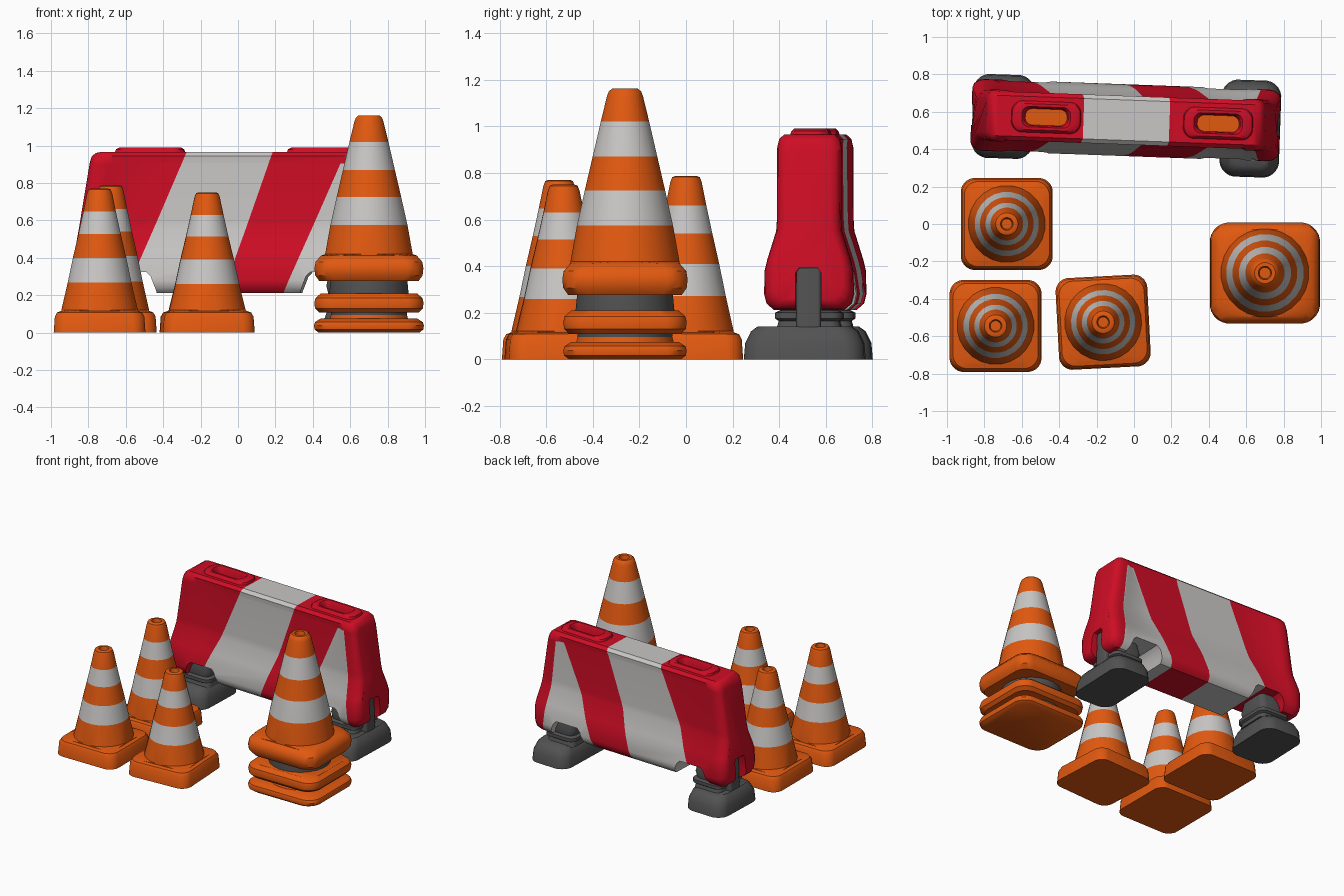
import bpy, bmesh, math
from mathutils import Matrix, Vector

if "Cube" in bpy.data.objects:
    bpy.data.objects.remove(bpy.data.objects["Cube"])


def material(name, rgb):
    m = bpy.data.materials.new(name)
    m.diffuse_color = (*rgb, 1)
    m.use_nodes = True
    m.node_tree.nodes["Principled BSDF"].inputs["Base Color"].default_value = m.diffuse_color
    return m


ORANGE = material("orange plastic", (0.76, 0.10, 0.005))
WHITE = material("white stripe", (0.58, 0.57, 0.56))
RED = material("red plastic", (0.62, 0.004, 0.018))
GREY = material("grey rubber", (0.085, 0.085, 0.085))


def finish(name, bm, mats, matrix=Matrix(), smooth=35):
    bmesh.ops.recalc_face_normals(bm, faces=bm.faces[:])
    me = bpy.data.meshes.new(name)
    bm.to_mesh(me)
    bm.free()
    for m in mats:
        me.materials.append(m)
    ob = bpy.data.objects.new(name, me)
    bpy.context.collection.objects.link(ob)
    ob.matrix_world = matrix
    if smooth:
        bpy.ops.object.select_all(action='DESELECT')
        ob.select_set(True)
        bpy.context.view_layer.objects.active = ob
        bpy.ops.object.shade_smooth_by_angle(angle=math.radians(smooth))
    return ob


def ring(z, hx, hy, r, n=6):
    """Rounded rectangle outline at height z."""
    r = min(r, hx, hy)
    pts = []
    for k, (sx, sy) in enumerate([(1, 1), (-1, 1), (-1, -1), (1, -1)]):
        for i in range(n):
            a = math.pi / 2 * (k + (i + 0.5) / n)
            pts.append(Vector((sx * (hx - r) + r * math.cos(a),
                               sy * (hy - r) + r * math.sin(a), z)))
    return pts


def loft(name, sections, mats, matrix=Matrix(), bands=(), top_mat=0, smooth=35):
    """Skin rounded-rectangle sections; bands are (low, high) heights in slot 1."""
    bm = bmesh.new()
    loops = [[bm.verts.new(p) for p in ring(*s)] for s in sections]
    for k, (a, b) in enumerate(zip(loops, loops[1:])):
        mid = (sections[k][0] + sections[k + 1][0]) / 2
        for i in range(len(a)):
            j = (i + 1) % len(a)
            f = bm.faces.new((a[i], a[j], b[j], b[i]))
            f.material_index = int(any(lo < mid < hi for lo, hi in bands))
    bm.faces.new(loops[0][::-1])
    bm.faces.new(loops[-1]).material_index = top_mat
    return finish(name, bm, mats, matrix, smooth)


def place(x, y, deg=0, z=0):
    return Matrix.Translation((x, y, z)) @ Matrix.Rotation(math.radians(deg), 4, 'Z')


def circles(*zr):
    return [(z, r, r, r) for z, r in zr]


def slab(z0, z1, hx, hy, r):
    """Sections of a soft-edged square slab."""
    h = z1 - z0
    return [(z0, hx - 0.025, hy - 0.025, r), (z0 + 0.22 * h, hx - 0.004, hy - 0.004, r),
            (z0 + 0.5 * h, hx, hy, r), (z0 + 0.75 * h, hx - 0.006, hy - 0.006, r),
            (z1, hx - 0.035, hy - 0.035, r)]


# Small cones: square foot, tapered striped body, dimpled tip
for n, (x, y, top, deg) in enumerate([(-0.68, 0.0, 0.787, 0), (-0.74, -0.545, 0.77, 0),
                                      (-0.165, -0.525, 0.75, 3)]):
    k = top / 0.75
    foot = [(0, 0.246, 0.246, 0.075), (0.085, 0.24, 0.24, 0.075),
            (0.108, 0.228, 0.228, 0.075), (0.116, 0.205, 0.205, 0.09)]
    body = circles((0.122, 0.206), (0.26 * k, 0.172), (0.39 * k, 0.144), (0.515 * k, 0.114),
                   (0.63 * k, 0.088), (0.725 * k, 0.068), (0.745 * k, 0.060), (top, 0.048),
                   (top, 0.034), (top - 0.03, 0.028))
    loft(f"small_cone_{n + 1}", foot + body, [ORANGE, WHITE], place(x, y, deg),
         [(0.26 * k, 0.39 * k), (0.515 * k, 0.63 * k)])

# Stack of cones: two lower slabs, grey core, full cone on top
stack = place(0.70, -0.262)
for n, (z0, z1, hx) in enumerate([(0, 0.075, 0.295), (0.108, 0.21, 0.293)]):
    loft(f"stacked_slab_{n + 1}", slab(z0, z1, hx, 0.266, 0.10), [ORANGE], stack)
loft("stack_lower_collar", circles((0.06, 0.215), (0.095, 0.205)), [ORANGE], stack)
loft("stack_core", circles((0.05, 0.2), (0.20, 0.215), (0.30, 0.205)), [GREY], stack)
loft("stack_top_cone", slab(0.277, 0.412, 0.292, 0.27, 0.10) +
     circles((0.42, 0.236), (0.575, 0.208), (0.725, 0.174), (0.87, 0.140), (1.02, 0.105),
             (1.13, 0.078), (1.15, 0.070), (1.162, 0.056), (1.162, 0.036), (1.13, 0.03)),
     [ORANGE, WHITE], stack, [(0.575, 0.725), (0.87, 1.02)])

# Barrier body: flared profile swept along its length
BARRIER = place(-0.045, 0.555, -2.1)
HALF = [(0.212, 0.150), (0.24, 0.182), (0.28, 0.192), (0.38, 0.190), (0.43, 0.178),
        (0.55, 0.141), (0.60, 0.138), (0.91, 0.138), (0.945, 0.130), (0.966, 0.108)]
SWEEP = [(0.825, 0.045), (0.815, 0.022), (0.79, 0.005), (0.76, 0), (0.71, 0), (0.68, 0.012)]
SWEEP = [(-x, i) for x, i in SWEEP] + SWEEP[::-1]


def body_section(bm, x, inset):
    trim = inset if abs(x) > 0.75 else 0
    pts = []
    for z, h in HALF:
        zz = min(max(z, 0.212 + trim), 0.966 - trim) if trim else z
        zz = 0.58 + (z - 0.58) * (1 - trim / 0.37)
        xx = x * (1 - 0.10 * max(0, z - 0.4) / 0.57)
        pts.append((xx, h - (inset if 0.3 < z < 0.93 or trim else 0), zz))
    outline = pts + [(a, -b, c) for a, b, c in pts[::-1]]
    return [bm.verts.new(p) for p in outline]


bm = bmesh.new()
loops = [body_section(bm, *s) for s in SWEEP]
for a, b in zip(loops, loops[1:]):
    for i in range(len(a)):
        j = (i + 1) % len(a)
        bm.faces.new((a[i], a[j], b[j], b[i]))
bm.faces.new(loops[0][::-1])
bm.faces.new(loops[-1])
barrier = finish("barrier_body", bm, [RED, WHITE], BARRIER, 0)

# Cut end slots, foot arches and handle openings
cutters = []
for s in (-1, 1):
    at = lambda x: BARRIER @ Matrix.Translation((s * x, 0, 0))
    cutters += [
        loft("end_slot_cutter", [(0.1, 0.14, 0.055, 0.01), (0.37, 0.14, 0.055, 0.01),
                                 (0.392, 0.12, 0.04, 0.01)], [RED], at(0.78), smooth=0),
        loft("arch_cutter", [(0.1, 0.16, 0.4, 0.01), (0.22, 0.145, 0.4, 0.01),
                             (0.30, 0.115, 0.4, 0.01), (0.325, 0.09, 0.4, 0.01)],
             [RED], at(0.53), smooth=0)]
HANDLES = (-0.425, 0.495)
for x in HANDLES:
    cutters.append(loft("handle_cutter", [(0.90, 0.15, 0.06, 0.05), (1.1, 0.15, 0.06, 0.05)],
                        [RED], BARRIER @ Matrix.Translation((x, 0, 0)), smooth=0))
bpy.ops.object.select_all(action='DESELECT')
barrier.select_set(True)
bpy.context.view_layer.objects.active = barrier
for c in cutters:
    mod = barrier.modifiers.new("cut", 'BOOLEAN')
    mod.operation, mod.solver, mod.object = 'DIFFERENCE', 'EXACT', c
    bpy.ops.object.modifier_apply(modifier=mod.name)
for c in cutters:
    bpy.data.objects.remove(c)

# Slanted stripes: split faces along planes, then colour by region
EDGES = [(-0.225, 0.43), (0.235, 0.35), (0.625, 0.44)]   # x at the top, slant
bm = bmesh.new()
bm.from_mesh(barrier.data)


def split(co, no):
    bmesh.ops.bisect_plane(bm, geom=bm.verts[:] + bm.edges[:] + bm.faces[:],
                           plane_co=co, plane_no=no)


for x, s in EDGES:
    split((x, 0, 0.966), (1, 0, -s))
split((0.715, 0, 0.4), (1, 0, 0.11))
split((0, 0, 0.905), (0, 0, 1))
for f in bm.faces:
    c = f.calc_center_median()
    past = [c.x > x - s * (0.966 - c.z) for x, s in EDGES]
    panel = past[2] and c.x < 0.715 - 0.11 * (c.z - 0.4) and c.z < 0.905
    f.material_index = int((past[0] and not past[1]) or panel)
bm.to_mesh(barrier.data)
bm.free()
bpy.ops.object.shade_smooth_by_angle(angle=math.radians(35))

# Raised handle rims with an orange floor
for n, x in enumerate(HANDLES):
    loft(f"handle_rim_{n + 1}", [(0.90, 0.165, 0.07, 0.05), (0.955, 0.19, 0.088, 0.06),
                                 (0.98, 0.182, 0.08, 0.06), (0.99, 0.165, 0.07, 0.06),
                                 (0.99, 0.13, 0.055, 0.04), (0.975, 0.118, 0.048, 0.04),
                                 (0.925, 0.112, 0.044, 0.04)],
         [RED, ORANGE], BARRIER @ Matrix.Translation((x, 0, 0)), top_mat=1)

# Rubber feet with stepped necks and posts reaching into the body
for name, x, y, hx, hy, px, py in [("left", -0.70, 0.575, 0.165, 0.225, -0.67, 0.58),
                                   ("right", 0.622, 0.51, 0.16, 0.26, 0.59, 0.53)]:
    loft(f"{name}_foot", [(0, hx, hy, 0.09), (0.07, hx - 0.004, hy - 0.006, 0.09),
                          (0.12, hx - 0.02, hy - 0.03, 0.09),
                          (0.142, hx - 0.04, hy - 0.06, 0.08)], [GREY], place(x, y, -2))
    loft(f"{name}_neck", [(0.13, 0.115, 0.14, 0.05), (0.165, 0.11, 0.13, 0.05),
                          (0.175, 0.125, 0.145, 0.05), (0.20, 0.125, 0.145, 0.05),
                          (0.21, 0.105, 0.125, 0.05), (0.25, 0.115, 0.13, 0.05),
                          (0.33, 0.10, 0.11, 0.04)], [GREY], place(px, py, -2))
    loft(f"{name}_post", [(0.13, 0.125, 0.053, 0.015), (0.39, 0.115, 0.053, 0.015)],
         [GREY], place(px + math.copysign(0.03, px), py, -2))
